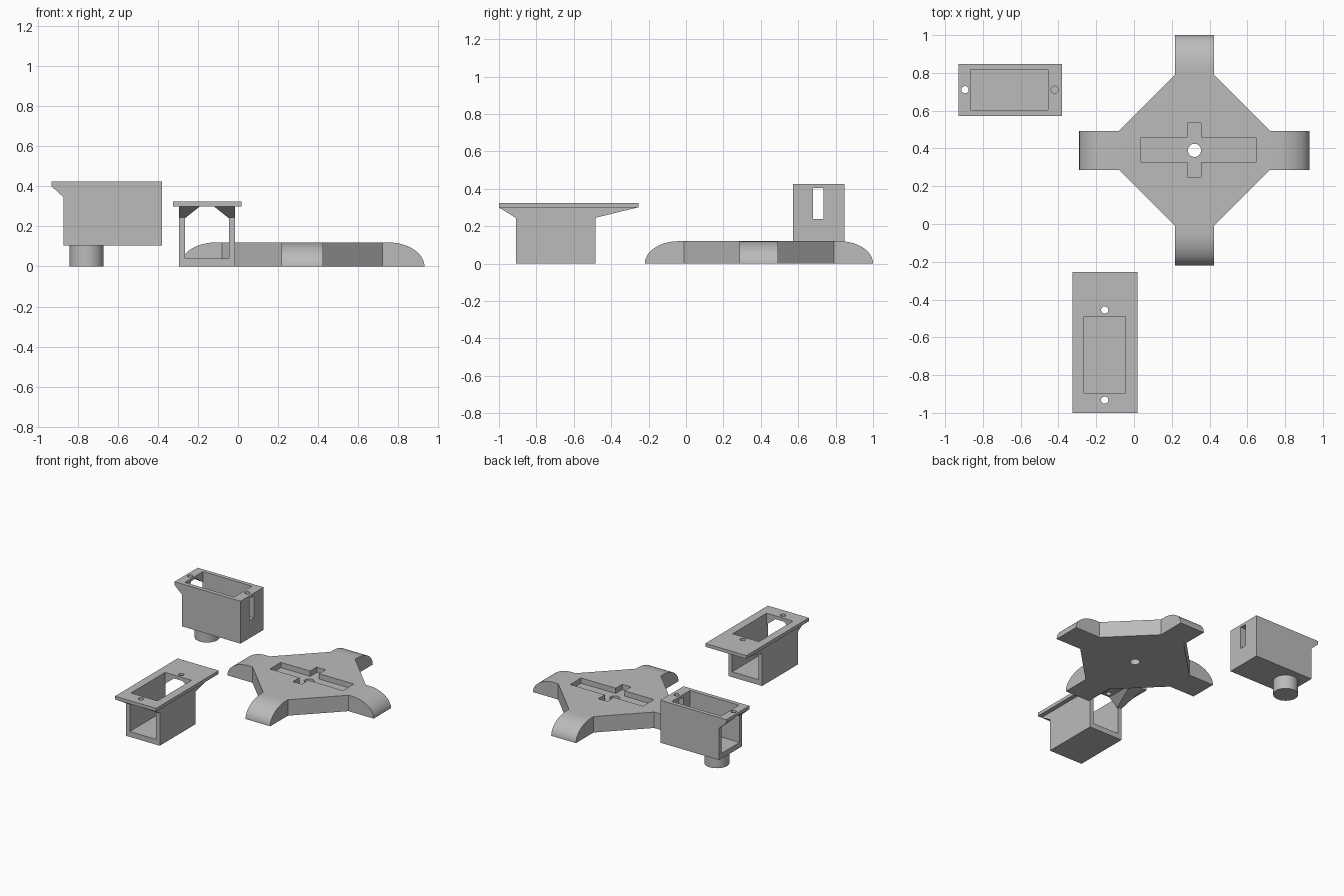
import bpy, bmesh
from math import sin, cos, pi, radians
from mathutils import Matrix

cube = bpy.data.objects.get("Cube")
if cube:
    bpy.data.objects.remove(cube, do_unlink=True)

grey = bpy.data.materials.new("plain_grey")
grey.use_nodes = True
colour = (0.5, 0.5, 0.5, 1)
grey.diffuse_color = colour
grey.node_tree.nodes["Principled BSDF"].inputs["Base Color"].default_value = colour


def prism(name, pts, axis, lo, hi):
    """Extrude a 2D outline along an axis: x takes (y,z), y takes (x,z), z takes (x,y)."""
    place = {"x": lambda a, b, t: (t, a, b),
             "y": lambda a, b, t: (a, t, b),
             "z": lambda a, b, t: (a, b, t)}[axis]
    bm = bmesh.new()
    rings = [[bm.verts.new(place(a, b, t)) for a, b in pts] for t in (lo, hi)]
    for ring in rings:
        bm.faces.new(ring)
    n = len(pts)
    for i in range(n):
        j = (i + 1) % n
        bm.faces.new((rings[0][i], rings[0][j], rings[1][j], rings[1][i]))
    bmesh.ops.recalc_face_normals(bm, faces=bm.faces)
    me = bpy.data.meshes.new(name)
    bm.to_mesh(me)
    bm.free()
    me.materials.append(grey)
    ob = bpy.data.objects.new(name, me)
    bpy.context.collection.objects.link(ob)
    return ob


def rect(a0, a1, b0, b1):
    return [(a0, b0), (a1, b0), (a1, b1), (a0, b1)]


def circle(cx, cy, r, n=32):
    return [(cx + r * cos(2 * pi * i / n), cy + r * sin(2 * pi * i / n)) for i in range(n)]


def tunnel(mid, half, floor, shoulder, top):
    """Channel section whose roof narrows towards the screw hole."""
    side = [(half, floor), (half, shoulder), (0.035, top), (0.035, top + 0.01)]
    return [(mid + a, b) for a, b in side] + [(mid - a, b) for a, b in reversed(side)]


def cut(ob, *cutters):
    bpy.context.view_layer.objects.active = ob
    for c in cutters:
        c.hide_render = True
        m = ob.modifiers.new("cut", "BOOLEAN")
        m.operation, m.solver, m.object = "DIFFERENCE", "EXACT", c
        bpy.ops.object.modifier_apply(modifier=m.name)
        bpy.data.objects.remove(c, do_unlink=True)


def finish(ob):
    bpy.ops.object.select_all(action="DESELECT")
    ob.select_set(True)
    bpy.context.view_layer.objects.active = ob
    bpy.ops.object.shade_smooth_by_angle(angle=radians(30))


# Four-armed base
CX, CY, H, REACH = 0.32, 0.39, 0.12, 0.61
arm = [(0.40, -0.103), (0.65, -0.103), (0.65, 0.103), (0.40, 0.103)]
outline = []
for k in range(4):
    c, s = round(cos(k * pi / 2)), round(sin(k * pi / 2))
    outline += [(CX + c * x - s * y, CY + s * x + c * y) for x, y in arm]
base = prism("cross_base", outline, "z", 0, H)

# Rounded arm ends
RX = 0.18
arc = [(REACH - RX + RX * sin(t * pi / 40), H * cos(t * pi / 40)) for t in range(21)]
corner = [(REACH - RX, 0.2)] + arc + [(REACH, -0.02), (0.75, -0.02), (0.75, 0.2)]
for k in range(4):
    end = prism("end_cutter", corner, "y", -0.15, 0.15)
    end.data.transform(Matrix.Translation((CX, CY, 0)) @ Matrix.Rotation(k * pi / 2, 4, "Z"))
    cut(base, end)

# Horn-shaped pocket and centre hole
pocket = H - 0.04
cut(base,
    prism("long_pocket", rect(0.037, 0.645, 0.328, 0.457), "z", pocket, 0.2),
    prism("short_pocket", rect(0.282, 0.356, 0.25, 0.535), "z", pocket, 0.2),
    prism("centre_hole", circle(CX, CY, 0.035), "z", -0.1, 0.2))
finish(base)

# Front holder: open-ended box with sloping gussets
side = [(-0.91, 0), (-0.485, 0), (-0.485, 0.245), (-0.26, 0.30), (-1.0, 0.30), (-0.91, 0.245)]
box = prism("front_holder_box", side, "x", -0.295, -0.015)
cut(box,
    prism("channel", tunnel(-0.155, 0.11, 0.04, 0.24, 0.30), "y", -1.1, -0.1),
    prism("opening", rect(-0.265, -0.045, -0.895, -0.49), "z", 0.1, 0.5))
finish(box)

# Front holder flange
flange = prism("front_holder_flange", rect(-0.325, 0.018, -1.0, -0.255), "z", 0.30, 0.325)
cut(flange,
    prism("opening", rect(-0.265, -0.045, -0.895, -0.49), "z", 0.2, 0.5),
    *[prism("screw_hole", circle(-0.155, y, 0.019, 24), "z", 0.2, 0.5) for y in (-0.455, -0.932)])
finish(flange)

# Rear holder: box with a one-sided lip
side = [(-0.87, 0.105), (-0.38, 0.105), (-0.38, 0.425), (-0.93, 0.425), (-0.93, 0.40), (-0.87, 0.345)]
rear = prism("rear_holder_box", side, "y", 0.573, 0.848)
cut(rear,
    prism("channel", tunnel(0.711, 0.107, 0.145, 0.345, 0.395), "x", -1.1, -0.455),
    prism("opening", rect(-0.865, -0.455, 0.604, 0.818), "z", 0.2, 0.6),
    prism("cable_slot", rect(0.68, 0.734, 0.238, 0.405), "x", -0.5, -0.3),
    *[prism("screw_hole", circle(x, 0.711, 0.019, 24), "z", 0.37, 0.6) for x in (-0.895, -0.42)])
finish(rear)

# Round peg under the rear holder
finish(prism("rear_holder_peg", circle(-0.755, 0.711, 0.085, 48), "z", 0, 0.11))
